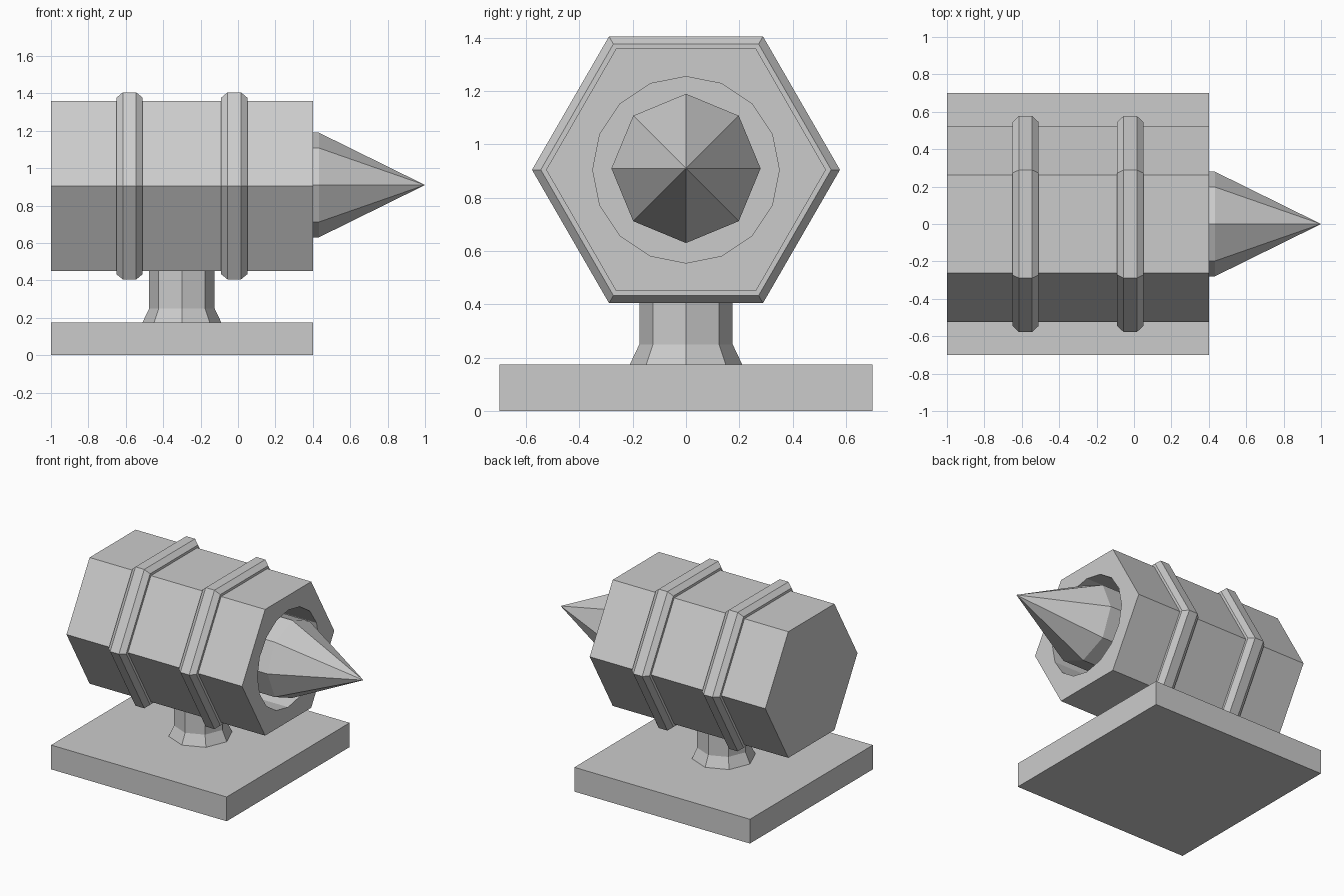
import bpy, bmesh
from math import cos, sin, tau
from mathutils import Matrix

if "Cube" in bpy.data.objects:
    bpy.data.objects.remove(bpy.data.objects["Cube"])


def lathe(name, profile, sides, loc, axis='X', ring=False):
    """Faceted turning of (along, radius) points; ring=True closes the profile on itself."""
    bm = bmesh.new()
    loops = []
    for t, r in profile:
        pts = [(r * cos(tau * i / sides), r * sin(tau * i / sides)) for i in range(sides)]
        loops.append([bm.verts.new((t, u, v) if axis == 'X' else (u, v, t)) for u, v in pts])
    pairs = list(zip(loops, loops[1:]))
    if ring:
        pairs.append((loops[-1], loops[0]))
    for a, b in pairs:
        for i in range(sides):
            j = (i + 1) % sides
            bm.faces.new((a[i], a[j], b[j], b[i]))
    if not ring:
        for loop, (_, r) in ((loops[0], profile[0]), (loops[-1], profile[-1])):
            if r > 0:
                bm.faces.new(loop)
    bmesh.ops.remove_doubles(bm, verts=bm.verts, dist=1e-5)
    return finish(name, bm, loc)


def finish(name, bm, loc):
    bmesh.ops.recalc_face_normals(bm, faces=bm.faces)
    mesh = bpy.data.meshes.new(name)
    bm.to_mesh(mesh)
    bm.free()
    obj = bpy.data.objects.new(name, mesh)
    obj.location = loc
    bpy.context.collection.objects.link(obj)
    return obj


AXIS_Z = 0.905

# Square base plate
bm = bmesh.new()
bmesh.ops.create_cube(bm, size=1, matrix=Matrix.Diagonal((1.4, 1.4, 0.175, 1)))
finish("base_plate", bm, (-0.3, 0, 0.0875))

# Octagonal pedestal with flared foot
lathe("pedestal", [(0.17, 0.213), (0.25, 0.175), (0.46, 0.175)], 8, (-0.3, 0, 0), 'Z')

# Hexagonal barrel with a round blind bore in its front end
barrel = lathe("barrel", [(-1, 0.525), (0.4, 0.525)], 6, (0, 0, AXIS_Z))
bore = lathe("bore_cutter", [(0.05, 0.35), (0.5, 0.35)], 16, (0, 0, AXIS_Z))
bore.hide_render = True
bore.hide_viewport = True
cut = barrel.modifiers.new("bore", 'BOOLEAN')
cut.operation = 'DIFFERENCE'
cut.solver = 'EXACT'
cut.object = bore

# Two chamfered bands around the barrel
for name, x in (("rear_band", -0.58), ("front_band", -0.02)):
    lathe(name, [(-0.07, 0.5), (-0.07, 0.545), (-0.035, 0.578), (0.035, 0.578),
                 (0.07, 0.545), (0.07, 0.5)], 6, (x, 0, AXIS_Z), ring=True)

# Pointed octagonal spike sitting in the bore
lathe("spike", [(0.04, 0.28), (0.432, 0.28), (1.0, 0)], 8, (0, 0, 0.91))
